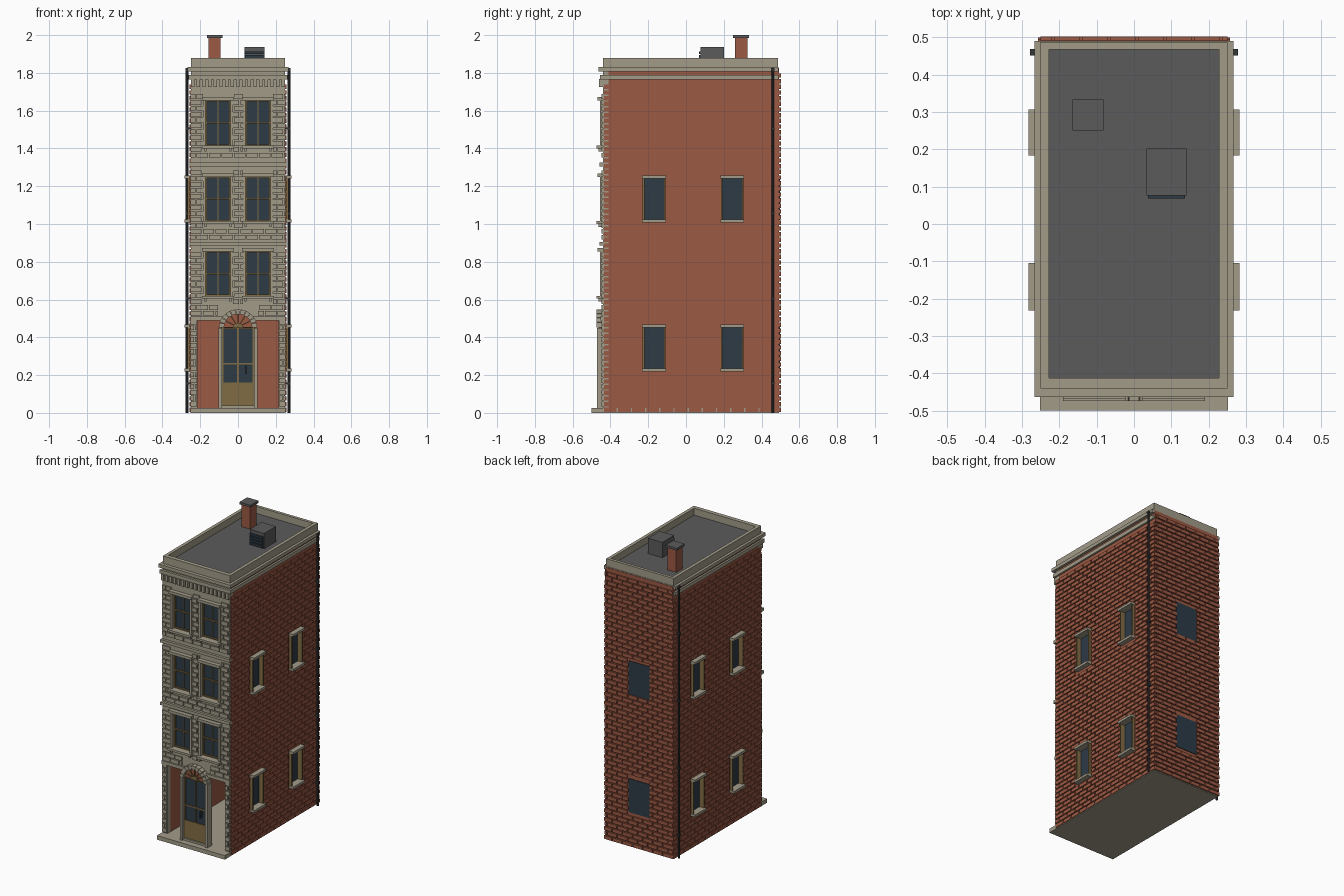
import bpy, bmesh, math

if "Cube" in bpy.data.objects:
    bpy.data.objects.remove(bpy.data.objects["Cube"])


def material(name, rgb):
    m = bpy.data.materials.new(name)
    m.diffuse_color = (*rgb, 1)
    m.use_nodes = True
    m.node_tree.nodes["Principled BSDF"].inputs["Base Color"].default_value = m.diffuse_color
    return m


BRICK = material("red_brick", (0.33, 0.10, 0.057))
STONE = material("pale_stone", (0.36, 0.33, 0.25))
ROOF = material("roof_grey", (0.105, 0.105, 0.105))
GLASS = material("dark_glass", (0.026, 0.043, 0.062))
WOOD = material("tan_wood", (0.22, 0.15, 0.06))
METAL = material("dark_metal", (0.035, 0.038, 0.042))


def add_box(bm, x0, x1, y0, y1, z0, z1):
    r = bmesh.ops.create_cube(bm, size=1)
    for v in r["verts"]:
        v.co = ((x0 + x1) / 2 + v.co.x * (x1 - x0),
                (y0 + y1) / 2 + v.co.y * (y1 - y0),
                (z0 + z1) / 2 + v.co.z * (z1 - z0))


def add_prism(bm, pts, y0, y1):
    """Polygon in x,z pushed from y0 to y1."""
    a = [bm.verts.new((x, y0, z)) for x, z in pts]
    b = [bm.verts.new((x, y1, z)) for x, z in pts]
    bm.faces.new(a)
    bm.faces.new(b[::-1])
    for i in range(len(pts)):
        j = (i + 1) % len(pts)
        bm.faces.new((a[j], a[i], b[i], b[j]))


def finish(name, bm, mat):
    bmesh.ops.recalc_face_normals(bm, faces=bm.faces)
    me = bpy.data.meshes.new(name)
    bm.to_mesh(me)
    bm.free()
    if mat:
        me.materials.append(mat)
    ob = bpy.data.objects.new(name, me)
    bpy.context.collection.objects.link(ob)
    return ob


def boxes(name, mat, *items):
    bm = bmesh.new()
    for b in items:
        add_box(bm, *b)
    return finish(name, bm, mat)


def courses(name, mat, u0, u1, z0, z1, pitch, length, gap, holes, place):
    """Running-bond blocks clipped around rectangular holes (u0, u1, z0, z1)."""
    bm = bmesh.new()
    for row in range(int((z1 - z0) / pitch + 0.01)):
        za = z0 + row * pitch
        zb = za + pitch - gap
        u = u0 - (length / 2 if row % 2 else 0)
        while u < u1 - gap:
            parts = [(max(u, u0), min(u + length - gap, u1))]
            for h in holes:
                if za < h[3] and zb > h[2]:
                    parts = [q for a, b in parts
                             for q in ((a, min(b, h[0])), (max(a, h[1]), b))]
            for a, b in parts:
                if b - a > 0.006:
                    add_box(bm, *place(a, b, za, zb))
            u += length
    return finish(name, bm, mat)


# Window layout
FRONT_X = [(-0.172, -0.04), (0.04, 0.172)]
FRONT_Z = [(0.62, 0.855), (1.015, 1.25), (1.415, 1.655)]
SIDE_Y = [(-0.225, -0.112), (0.19, 0.30)]
SIDE_Z = [(0.23, 0.455), (1.02, 1.245)]
front_wins = [(*x, *z) for z in FRONT_Z for x in FRONT_X]
side_wins = [(*y, *z) for z in SIDE_Z for y in SIDE_Y]

# Hollow shell: brick core and stone facade, cut by openings
cut_boxes = [(-0.215, 0.215, -0.6, 0.45, 0.0, 0.49)]
cut_boxes += [(a, b, -0.6, -0.415, c, d) for a, b, c, d in front_wins]
for s in (-1, 1):
    cut_boxes += [(min(s * 0.232, s * 0.3), max(s * 0.232, s * 0.3), a, b, c, d)
                  for a, b, c, d in side_wins]
cutter = boxes("opening_cutter", None, *cut_boxes)
cutter.hide_render = True
cutter.hide_viewport = True
cutter.display_type = 'WIRE'
core = boxes("brick_core", BRICK, (-0.25, 0.25, -0.41, 0.493, 0.027, 1.825))
facade = boxes("stone_facade", STONE, (-0.25, 0.25, -0.44, -0.41, 0.027, 1.825))
for ob in (core, facade):
    mod = ob.modifiers.new("openings", 'BOOLEAN')
    mod.operation = 'DIFFERENCE'
    mod.solver = 'EXACT'
    mod.object = cutter
boxes("base_slab", STONE, (-0.252, 0.252, -0.5, 0.493, 0, 0.027))

# Brick courses on the sides and back
pad = 0.018
side_holes = [(a - pad, b + pad, c - 0.01, d + 0.01) for a, b, c, d in side_wins]
for side, s in (("left", -1), ("right", 1)):
    x0, x1 = sorted((s * 0.249, s * 0.257))
    courses(side + "_bricks", BRICK, -0.435, 0.5, 0.005, 1.76, 0.03, 0.075, 0.007,
            side_holes, lambda a, b, c, d: (x0, x1, a, b, c, d))
back_wins = [(-0.08, 0.08, c, d) for c, d in SIDE_Z]
courses("back_bricks", BRICK, -0.25, 0.25, 0.005, 1.83, 0.03, 0.075, 0.007,
        back_wins, lambda a, b, c, d: (a, b, 0.49, 0.502, c, d))
boxes("back_window_glass", GLASS, *[(a, b, 0.49, 0.497, c, d) for a, b, c, d in back_wins])

# Stone blocks on the facade and ground floor piers
front_holes = [(a - 0.014, b + 0.014, c - 0.02, d + 0.02) for a, b, c, d in front_wins]
front_holes += [(-0.105, 0.105, 0.4, 0.55), (-0.3, 0.3, 1.30, 1.33), (-0.3, 0.3, 0.88, 0.91)]
block = lambda a, b, c, d: (a, b, -0.448, -0.438, c, d)
courses("facade_blocks", STONE, -0.252, 0.252, 0.515, 1.72, 0.031, 0.066, 0.006,
        front_holes, block)
for name, a in (("left", -0.252), ("right", 0.217)):
    courses(name + "_pier_blocks", STONE, a, a + 0.035, 0.035, 0.5, 0.031, 0.05, 0.006,
            [], block)

# Front windows: glass, sashes, surrounds, sills and lintels
glass, sash, trim = [], [], []
for a, b, c, d in front_wins:
    m, n, t = (a + b) / 2, (c + d) / 2, 0.007
    glass.append((a, b, -0.42, -0.414, c, d))
    sash += [(a, a + t, -0.432, -0.418, c, d), (b - t, b, -0.432, -0.418, c, d),
             (a, b, -0.431, -0.418, c, c + t), (a, b, -0.431, -0.418, d - t, d),
             (a, b, -0.430, -0.418, n - 0.004, n + 0.004),
             (m - 0.002, m + 0.002, -0.424, -0.418, c, d)]
    trim += [(a - 0.013, a, -0.455, -0.43, c, d), (b, b + 0.013, -0.455, -0.43, c, d),
             (a - 0.018, b + 0.018, -0.468, -0.43, d, d + 0.018),
             (a - 0.018, b + 0.018, -0.474, -0.43, c - 0.014, c)]
    trim += [(x - 0.006, x + 0.006, -0.462, -0.43, c - 0.03, c - 0.014) for x in (a, b)]
boxes("front_window_glass", GLASS, *glass)
boxes("front_window_sashes", WOOD, *sash)
boxes("front_window_trim", STONE, *trim)

# Side windows
glass, sash, trim = [], [], []
for s in (-1, 1):
    def sx(p, q, *rest):
        return (*sorted((s * p, s * q)), *rest)
    for a, b, c, d in side_wins:
        glass.append(sx(0.23, 0.236, a, b, c, d))
        sash += [sx(0.233, 0.268, a - 0.004, a + 0.004, c, d),
                 sx(0.233, 0.268, b - 0.004, b + 0.004, c, d)]
        trim += [sx(0.233, 0.283, a - 0.007, b + 0.007, c - 0.012, c + 0.004),
                 sx(0.233, 0.283, a - 0.007, b + 0.007, d - 0.004, d + 0.012)]
boxes("side_window_glass", GLASS, *glass)
boxes("side_window_frames", WOOD, *sash)
boxes("side_window_sills", STONE, *trim)

# Belt courses, cornice bands, dentils and parapet
boxes("belt_courses", STONE, (-0.257, 0.257, -0.457, -0.43, 1.305, 1.325),
      (-0.257, 0.257, -0.457, -0.43, 0.885, 0.905),
      (-0.252, 0.252, -0.452, -0.43, 0.49, 0.512))
boxes("cornice_bands", STONE, (-0.267, 0.267, -0.463, 0.49, 1.808, 1.83),
      (-0.262, 0.262, -0.455, 0.49, 1.765, 1.79))
boxes("dentils", STONE, *[(-0.24 + i * 0.03 - 0.009, -0.24 + i * 0.03 + 0.009,
                           -0.46, -0.43, 1.725, 1.768) for i in range(17)])
boxes("parapet", STONE, (-0.25, -0.228, -0.44, 0.488, 1.825, 1.88),
      (0.228, 0.25, -0.44, 0.488, 1.825, 1.88),
      (-0.228, 0.228, -0.44, -0.412, 1.825, 1.88),
      (-0.228, 0.228, 0.468, 0.488, 1.825, 1.88))
boxes("roof_deck", ROOF, (-0.229, 0.229, -0.413, 0.47, 1.815, 1.834))

# Entrance: doors, jambs and step
boxes("door_glass", GLASS, (-0.085, 0.085, -0.443, -0.433, 0.16, 0.455))
rails = [(-0.085, 0.085, -0.45, -0.43, 0.04, 0.16), (-0.085, 0.085, -0.449, -0.43, 0.256, 0.264),
         (-0.088, 0.088, -0.455, -0.43, 0.445, 0.46)]
rails += [(x - 0.004, x + 0.004, -0.45, -0.43, 0.16, 0.45) for x in (-0.081, 0, 0.081)]
boxes("door_panels", WOOD, *rails)
boxes("door_handle", METAL, (0.037, 0.045, -0.462, -0.44, 0.205, 0.25))
boxes("door_surround", STONE, (-0.103, -0.085, -0.47, -0.42, 0.027, 0.45),
      (0.085, 0.103, -0.47, -0.42, 0.027, 0.45), (-0.085, 0.085, -0.46, -0.42, 0.027, 0.04))


def polar(r, deg):
    t = math.radians(deg)
    return r * math.cos(t), 0.452 + 0.95 * r * math.sin(t)


# Arched fanlight over the door
bm = bmesh.new()
for i in range(11):
    a, b = i * 180 / 11 + 0.8, (i + 1) * 180 / 11 - 0.8
    add_prism(bm, [polar(0.074, a), polar(0.102, a), polar(0.102, b), polar(0.074, b)],
              -0.474, -0.43)
finish("arch_stones", bm, STONE)
bm = bmesh.new()
add_prism(bm, [polar(0.076, i * 15) for i in range(13)], -0.456, -0.43)
finish("fanlight_backing", bm, BRICK)
bm = bmesh.new()
for a in range(0, 181, 30):
    add_prism(bm, [polar(0.02, a - 8), polar(0.075, a - 2.5), polar(0.075, a + 2.5),
                   polar(0.02, a + 8)], -0.464, -0.45)
add_prism(bm, [polar(0.026, i * 20) for i in range(10)], -0.466, -0.45)
finish("fanlight_spokes", bm, WOOD)

# Chimney and roof vent
boxes("chimney", BRICK, (-0.155, -0.092, 0.26, 0.325, 1.83, 1.985))
boxes("chimney_cap", ROOF, (-0.165, -0.082, 0.25, 0.333, 1.985, 2.0))
boxes("roof_vent", ROOF, (0.034, 0.14, 0.077, 0.202, 1.83, 1.937))
boxes("vent_louvres", GLASS, *[(0.038, 0.136, 0.068, 0.08, z, z + 0.014)
                               for z in (1.84, 1.86, 1.88, 1.90)])

# Drainpipes with brackets
for side, s in (("left", -1), ("right", 1)):
    bm = bmesh.new()
    r = bmesh.ops.create_cone(bm, cap_ends=True, segments=10, radius1=0.007,
                              radius2=0.007, depth=1.825)
    bmesh.ops.translate(bm, verts=r["verts"], vec=(s * 0.27, 0.46, 0.9125))
    for z in (0.15, 0.6, 1.05, 1.5, 1.81):
        x0, x1 = sorted((s * 0.25, s * 0.278))
        add_box(bm, x0, x1, 0.451, 0.469, z, z + 0.012)
    finish(side + "_drainpipe", bm, METAL)
